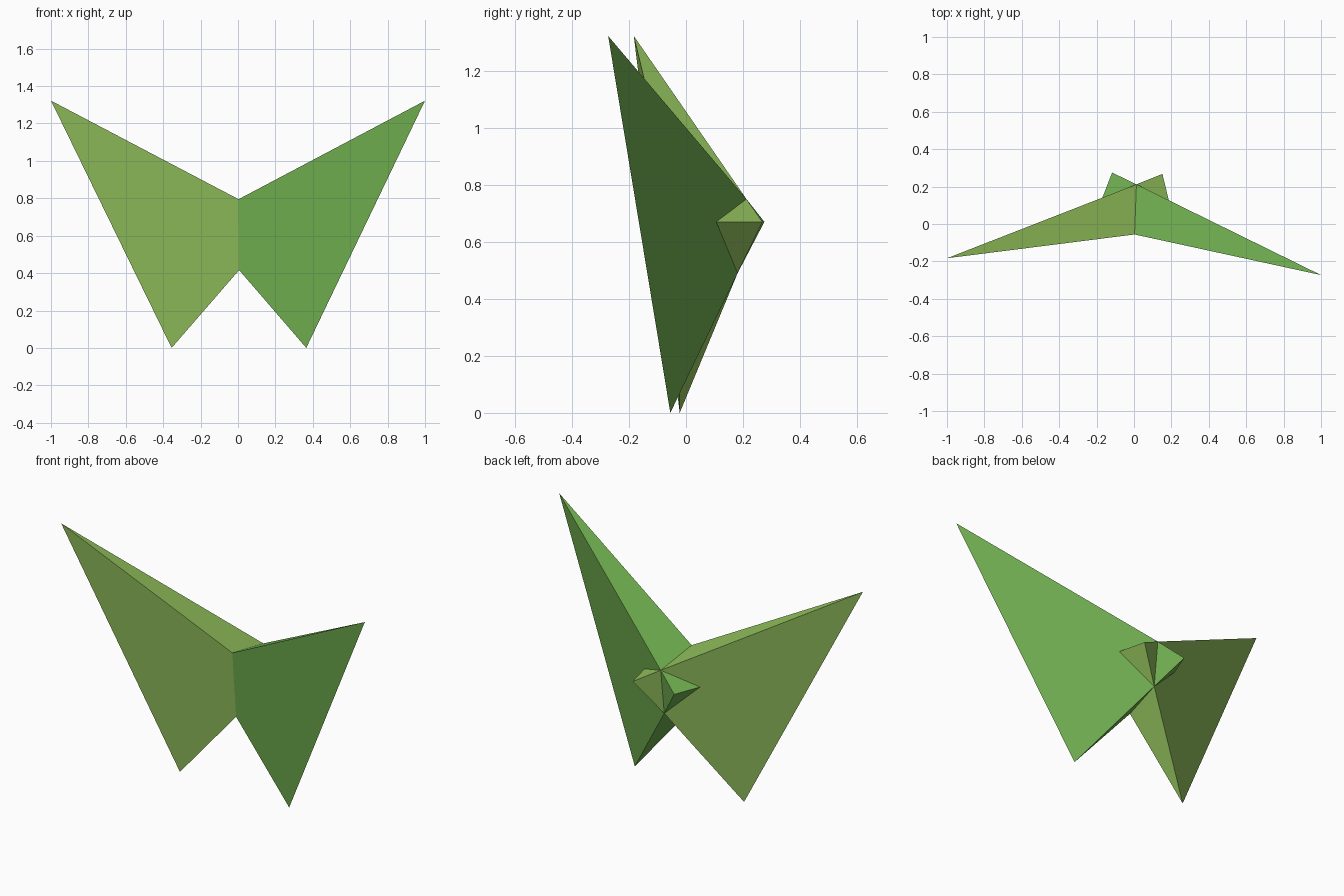
import bpy
import bmesh
from mathutils import Vector

cube = bpy.data.objects.get("Cube")
if cube:
    bpy.data.objects.remove(cube, do_unlink=True)


def make_material(name, color):
    mat = bpy.data.materials.new(name)
    mat.use_nodes = True
    mat.diffuse_color = (*color, 1)
    mat.node_tree.nodes["Principled BSDF"].inputs["Base Color"].default_value = (*color, 1)
    return mat


def folded_shell(name, corners, panels, mat):
    """Flat panels joining named corners, all facing away from the middle."""
    bm = bmesh.new()
    verts = {key: bm.verts.new(co) for key, co in corners.items()}
    middle = sum((v.co for v in verts.values()), Vector()) / len(verts)
    for panel in panels:
        face = bm.faces.new([verts[key] for key in panel])
        face.normal_update()
        if face.normal.dot(face.calc_center_median() - middle) < 0:
            face.normal_flip()
    mesh = bpy.data.meshes.new(name)
    bm.to_mesh(mesh)
    bm.free()
    mesh.materials.append(mat)
    obj = bpy.data.objects.new(name, mesh)
    bpy.context.collection.objects.link(obj)
    return obj


leaf_green = make_material("leaf green", (0.165, 0.434, 0.082))
lime_green = make_material("lime green", (0.287, 0.527, 0.107))

# Shared centre fold: front ridge and rear ridge
fold = {
    "front_top": (0.003, -0.056, 0.795),
    "front_low": (0.006, -0.026, 0.416),
    "rear_top": (0.013, 0.212, 0.75),
    "rear_low": (0.012, 0.181, 0.49),
}

# Large wings: front, back, top and underside panels
wing_panels = [
    ("tip", "front_top", "front_low", "foot"),
    ("tip", "rear_top", "rear_low", "foot"),
    ("tip", "front_top", "rear_top"),
    ("foot", "front_low", "rear_low"),
]
wings = [
    ("left_wing", (1, -0.273, 1.322), (0.365, -0.055, 0), leaf_green),
    ("right_wing", (-1, -0.183, 1.322), (-0.355, -0.022, 0), lime_green),
]
for name, tip, foot, mat in wings:
    folded_shell(name, {**fold, "tip": tip, "foot": foot}, wing_panels, mat)

# Small rear flaps: each takes the colour of the opposite wing
flap_panels = [
    ("rear_top", "outer", "inner"),
    ("rear_low", "outer", "inner"),
    ("rear_top", "rear_low", "inner"),
]
flaps = [
    ("left_rear_flap", (0.152, 0.268, 0.67), (0.191, 0.106, 0.67), lime_green),
    ("right_rear_flap", (-0.117, 0.275, 0.67), (-0.176, 0.123, 0.67), leaf_green),
]
for name, inner, outer, mat in flaps:
    corners = {key: fold[key] for key in ("rear_top", "rear_low")}
    folded_shell(name, {**corners, "inner": inner, "outer": outer}, flap_panels, mat)
